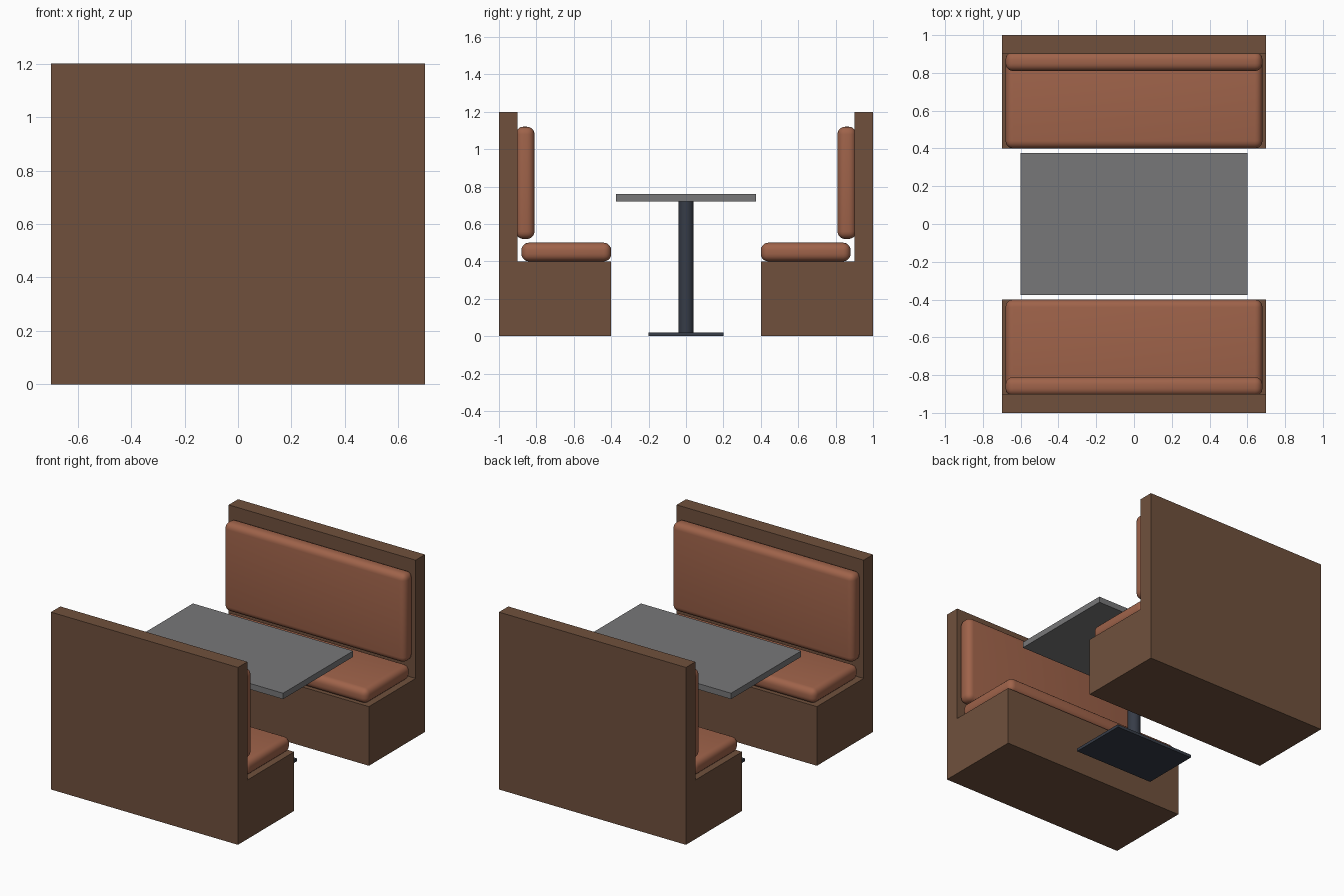
import bpy, bmesh, math
from mathutils import Matrix

if "Cube" in bpy.data.objects:
    bpy.data.objects.remove(bpy.data.objects["Cube"])


def material(name, rgb):
    m = bpy.data.materials.new(name)
    m.diffuse_color = (*rgb, 1.0)
    m.use_nodes = True
    m.node_tree.nodes["Principled BSDF"].inputs["Base Color"].default_value = m.diffuse_color
    return m


WOOD = material("brown wood", (0.16, 0.081, 0.046))
LEATHER = material("tan leather", (0.345, 0.124, 0.068))
TOP = material("grey laminate", (0.185, 0.185, 0.19))
METAL = material("dark metal", (0.037, 0.045, 0.063))


def finish(name, bm, mat, smooth=False):
    bmesh.ops.recalc_face_normals(bm, faces=bm.faces)
    me = bpy.data.meshes.new(name)
    bm.to_mesh(me)
    bm.free()
    me.materials.append(mat)
    for p in me.polygons:
        p.use_smooth = smooth
    ob = bpy.data.objects.new(name, me)
    bpy.context.collection.objects.link(ob)
    return ob


def box(name, x, y, z, mat, bevel=0.0):
    """Box from (min, max) ranges, with optional rounded edges."""
    bm = bmesh.new()
    size = [r[1] - r[0] for r in (x, y, z)]
    mid = [(r[0] + r[1]) / 2 for r in (x, y, z)]
    bmesh.ops.create_cube(bm, size=1, matrix=Matrix.Translation(mid) @ Matrix.Diagonal((*size, 1)))
    if bevel:
        bmesh.ops.bevel(bm, geom=bm.edges[:], offset=bevel, segments=5, profile=0.5, affect='EDGES')
    return finish(name, bm, mat, bool(bevel))


# Two facing benches, mirrored across y
for side, s in (("front", -1), ("back", 1)):
    # L-shaped frame: base and backrest in one profile
    bm = bmesh.new()
    profile = [(0.4, 0), (1, 0), (1, 1.2), (0.9, 1.2), (0.9, 0.4), (0.4, 0.4)]
    face = bm.faces.new([bm.verts.new((-0.7, s * y, z)) for y, z in profile])
    ext = bmesh.ops.extrude_face_region(bm, geom=[face])
    bmesh.ops.translate(bm, vec=(1.4, 0, 0),
                        verts=[v for v in ext["geom"] if isinstance(v, bmesh.types.BMVert)])
    finish(side + "_bench_frame", bm, WOOD)
    # Cushions
    box(side + "_seat_cushion", (-0.68, 0.68), sorted((s * 0.4, s * 0.88)), (0.4, 0.5), LEATHER, 0.04)
    box(side + "_back_cushion", (-0.68, 0.68), sorted((s * 0.81, s * 0.91)), (0.52, 1.12), LEATHER, 0.04)

# Table
box("table_top", (-0.6, 0.6), (-0.375, 0.375), (0.72, 0.76), TOP)
box("table_foot", (-0.3, 0.3), (-0.2, 0.2), (0, 0.02), METAL)
bm = bmesh.new()
bmesh.ops.create_cone(bm, cap_ends=True, segments=32, radius1=0.04, radius2=0.04, depth=0.71,
                      matrix=Matrix.Translation((0, 0, 0.37)))
post = finish("table_post", bm, METAL)
bpy.context.view_layer.objects.active = post
post.select_set(True)
bpy.ops.object.shade_smooth_by_angle(angle=math.radians(40))
